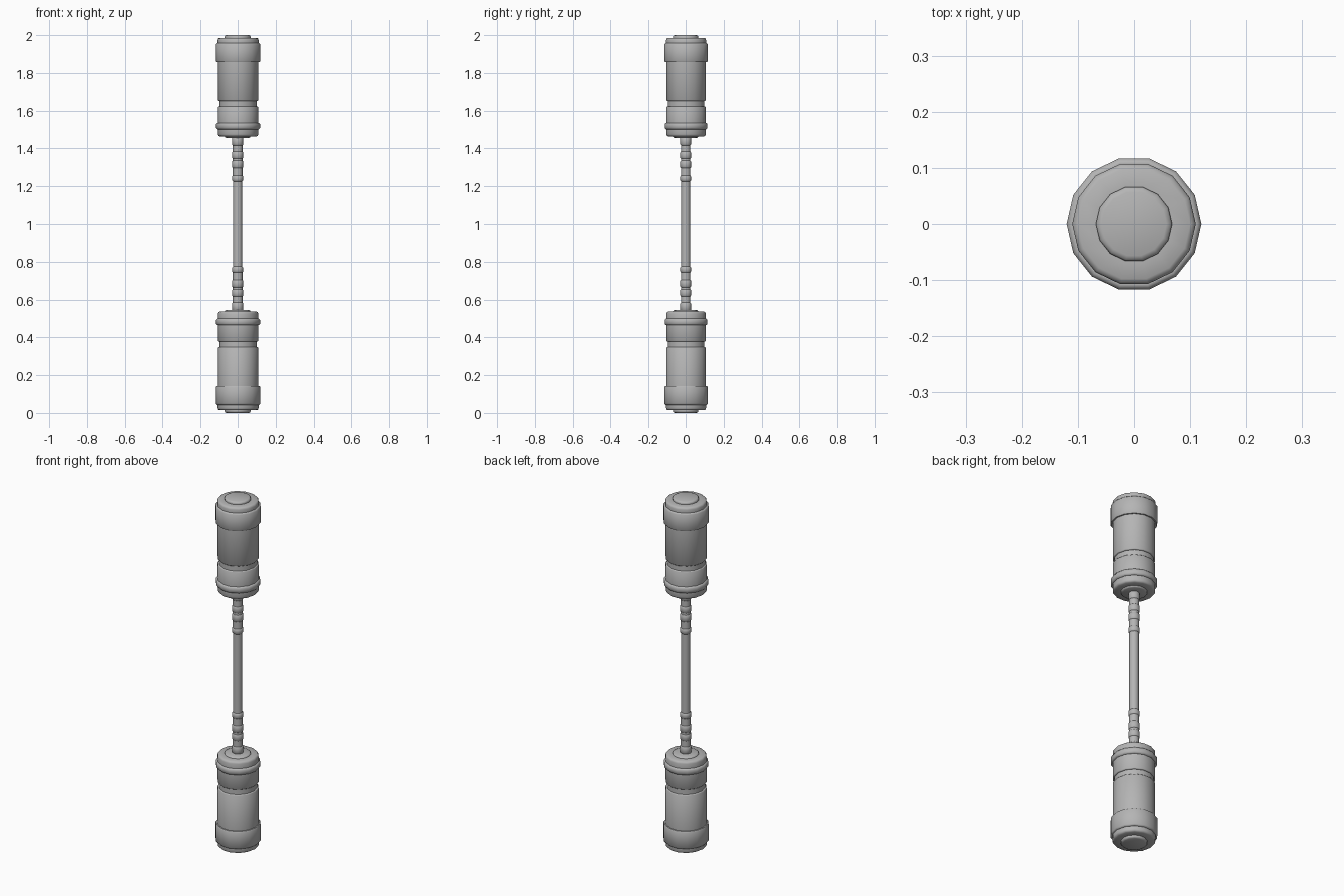
import bpy, bmesh, math

if "Cube" in bpy.data.objects:
    bpy.data.objects.remove(bpy.data.objects["Cube"])

SIDES = 14

# Dark grey finish shared by all parts
grey = bpy.data.materials.new("dark_grey")
grey.diffuse_color = (0.46, 0.46, 0.46, 1.0)
grey.use_nodes = True
grey.node_tree.nodes["Principled BSDF"].inputs["Base Color"].default_value = grey.diffuse_color


def lathe(name, profile):
    """Spin a (radius, z) outline into a closed 14-sided solid."""
    bm = bmesh.new()
    rings = []
    for r, z in profile:
        rings.append([bm.verts.new((r * math.cos(2 * math.pi * i / SIDES),
                                    r * math.sin(2 * math.pi * i / SIDES), z))
                      for i in range(SIDES)])
    for a, b in zip(rings, rings[1:]):
        for i in range(SIDES):
            j = (i + 1) % SIDES
            bm.faces.new((a[i], a[j], b[j], b[i]))
    bm.faces.new(rings[0][::-1])
    bm.faces.new(rings[-1])
    mesh = bpy.data.meshes.new(name)
    bm.to_mesh(mesh)
    bm.free()
    mesh.materials.append(grey)
    obj = bpy.data.objects.new(name, mesh)
    bpy.context.collection.objects.link(obj)
    bpy.context.view_layer.objects.active = obj
    obj.select_set(True)
    bpy.ops.object.shade_smooth_by_angle(angle=math.radians(55))
    obj.select_set(False)
    return obj


def both_ends(name, profile):
    """Make the part at the bottom and mirrored at the top (about z = 1)."""
    lathe("lower_" + name, profile)
    lathe("upper_" + name, [(r, 2 - z) for r, z in reversed(profile)])


# Weights: end disc, foot, wide band, barrel, groove, collar, ring, inner disc
both_ends("weight", [
    (0.058, 0.0), (0.065, 0.003), (0.068, 0.008), (0.068, 0.014),
    (0.100, 0.014), (0.107, 0.018), (0.110, 0.025), (0.110, 0.043),
    (0.114, 0.043), (0.120, 0.050), (0.120, 0.136), (0.116, 0.143),
    (0.109, 0.143), (0.109, 0.344), (0.106, 0.348),
    (0.101, 0.348), (0.101, 0.378), (0.106, 0.378), (0.109, 0.382),
    (0.109, 0.464), (0.112, 0.464), (0.118, 0.472), (0.118, 0.491),
    (0.112, 0.499), (0.109, 0.499), (0.109, 0.525), (0.106, 0.532),
    (0.100, 0.536), (0.068, 0.536), (0.066, 0.541), (0.060, 0.544)])

# Slim grip bar
lathe("grip_bar", [(0.0245, 0.53), (0.0245, 1.47)])

# Stacked collars on the bar beside each weight
for k, (z0, z1) in enumerate([(0.54, 0.585), (0.615, 0.655),
                              (0.663, 0.705), (0.742, 0.775)]):
    both_ends(f"bar_collar_{k + 1}", [
        (0.024, z0), (0.029, z0 + 0.006), (0.029, z1 - 0.006), (0.024, z1)])
both_ends("bar_sleeve", [(0.0255, 0.54), (0.0255, 0.77)])
